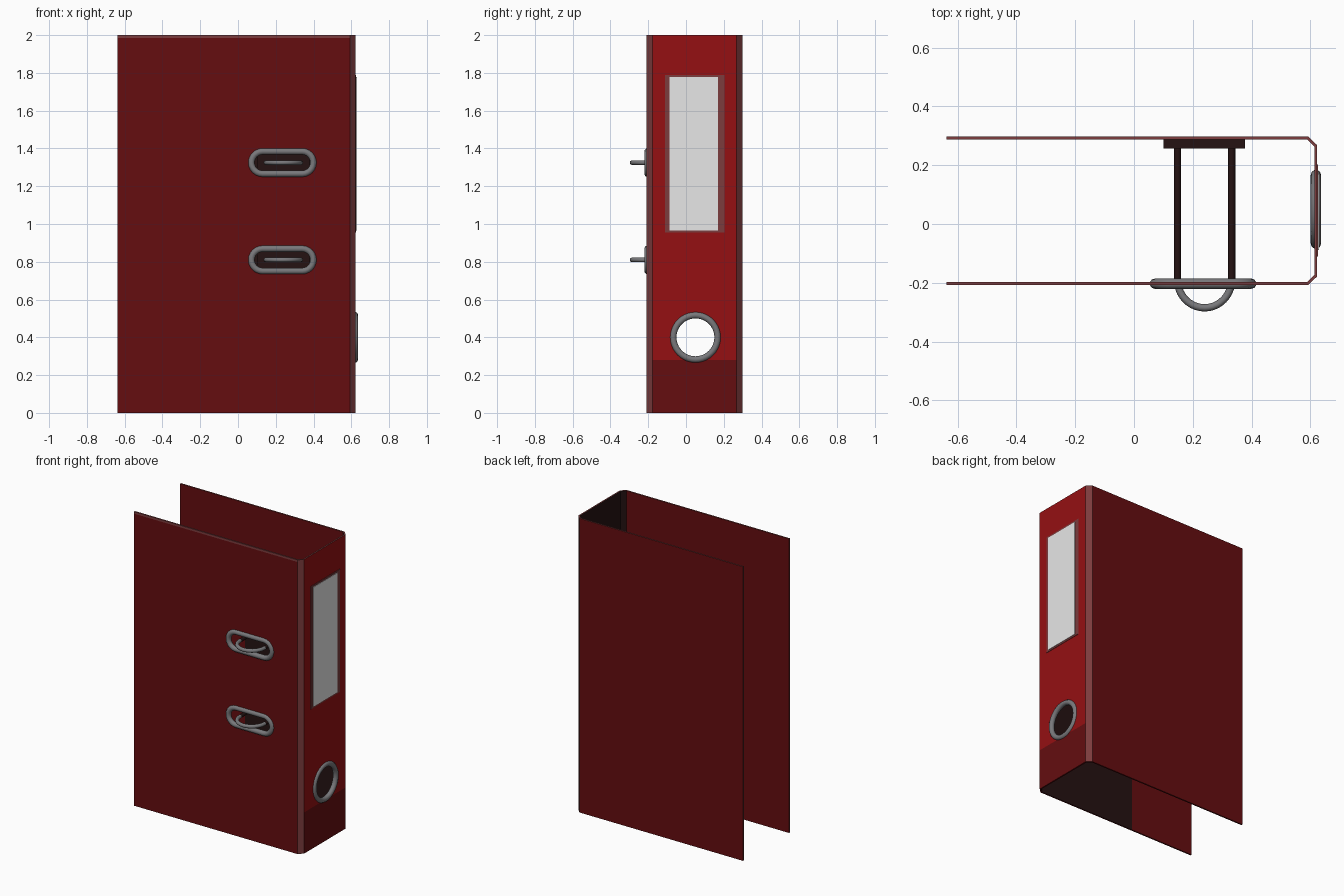
import bpy, bmesh, math
from mathutils import Vector

if "Cube" in bpy.data.objects:
    bpy.data.objects.remove(bpy.data.objects["Cube"])


def material(name, rgb):
    m = bpy.data.materials.new(name)
    m.diffuse_color = (*rgb, 1)
    m.use_nodes = True
    m.node_tree.nodes["Principled BSDF"].inputs["Base Color"].default_value = m.diffuse_color
    return m


DARK_RED = material("dark_red", (0.13, 0.004, 0.005))
BRIGHT_RED = material("bright_red", (0.30, 0.005, 0.006))
DUSTY_RED = material("dusty_red_edge", (0.20, 0.045, 0.047))
BLACK = material("blackish_brown", (0.018, 0.006, 0.006))
GREY = material("metal_grey", (0.19, 0.19, 0.20))
WHITE = material("label_white", (0.80, 0.80, 0.80))

RING_X, RING_Z = 0.235, (1.325, 0.81)
HOLE_Y, HOLE_Z = 0.05, 0.40


def add_mesh(name, bm, mats):
    bmesh.ops.recalc_face_normals(bm, faces=bm.faces[:])
    me = bpy.data.meshes.new(name)
    bm.to_mesh(me)
    bm.free()
    for m in mats:
        me.materials.append(m)
    ob = bpy.data.objects.new(name, me)
    bpy.context.collection.objects.link(ob)
    return ob


def box(name, lo, hi, mat):
    bm = bmesh.new()
    bmesh.ops.create_cube(bm, size=1)
    for v in bm.verts:
        v.co = Vector([(lo[i] + hi[i]) / 2 + v.co[i] * (hi[i] - lo[i]) for i in range(3)])
    return add_mesh(name, bm, [mat])


def activate(ob):
    bpy.ops.object.select_all(action='DESELECT')
    ob.select_set(True)
    bpy.context.view_layer.objects.active = ob


def tube(name, pts, radius, mat, cyclic=False):
    cu = bpy.data.curves.new(name, 'CURVE')
    cu.dimensions = '3D'
    cu.bevel_depth = radius
    cu.bevel_resolution = 3
    cu.use_fill_caps = True
    sp = cu.splines.new('POLY')
    sp.points.add(len(pts) - 1)
    for p, co in zip(sp.points, pts):
        p.co = (*co, 1)
    sp.use_cyclic_u = cyclic
    cu.materials.append(mat)
    ob = bpy.data.objects.new(name, cu)
    bpy.context.collection.objects.link(ob)
    activate(ob)
    bpy.ops.object.convert(target='MESH')
    bpy.ops.object.shade_smooth_by_angle(angle=math.radians(50))
    return ob


def stadium(half, r, n=12):
    pts = []
    for side in (1, -1):
        for i in range(n + 1):
            a = -math.pi / 2 + math.pi * i / n
            pts.append((side * (half + r * math.cos(a)), side * r * math.sin(a)))
    return pts


def circle(r, n=40):
    return [(r * math.cos(2 * math.pi * i / n), r * math.sin(2 * math.pi * i / n)) for i in range(n)]


def cut(target, ring, offset, mat):
    """Boolean a prism with the given outline out of the target."""
    bm = bmesh.new()
    f = bm.faces.new([bm.verts.new(p) for p in ring])
    ext = bmesh.ops.extrude_face_region(bm, geom=[f])
    for v in ext['geom']:
        if isinstance(v, bmesh.types.BMVert):
            v.co += Vector(offset)
    cutter = add_mesh("cutter", bm, [mat])
    cutter.hide_render = True
    mod = target.modifiers.new("cut", 'BOOLEAN')
    mod.operation = 'DIFFERENCE'
    mod.solver = 'EXACT'
    mod.object = cutter
    activate(target)
    bpy.ops.object.modifier_apply(modifier=mod.name)
    bpy.data.objects.remove(cutter)


# Folded cover: paired outer and inner profile points, raised through z levels
outer = [(-0.637, -0.208), (-0.15, -0.208), (0.592, -0.208), (0.623, -0.178),
         (0.623, 0.268), (0.592, 0.298), (-0.15, 0.298), (-0.637, 0.298)]
inner = [(-0.637, -0.198), (-0.15, -0.198), (0.588, -0.198), (0.613, -0.173),
         (0.613, 0.263), (0.588, 0.288), (-0.15, 0.288), (-0.637, 0.288)]
levels = [0, 0.28, 1.72, 1.986, 2.0]
bm = bmesh.new()
O = [[bm.verts.new((x, y, z)) for x, y in outer] for z in levels]
I = [[bm.verts.new((x, y, z)) for x, y in inner] for z in levels]


def face(verts, mi):
    bm.faces.new(verts).material_index = mi


n, top = len(outer), len(levels) - 1
for k in range(top):
    for i in range(n - 1):
        # 0 dark red, 1 bright red, 2 dusty red, 3 blackish
        if i in (2, 4) or (k == 3 and i < 2):
            mo = 2
        elif i == 3:
            mo = 1 if k > 0 else 0
        else:
            mo = 0
        mi = 3 if i in (2, 3, 4) or (i in (1, 5) and k < 2) else 0
        face([O[k][i], O[k][i + 1], O[k + 1][i + 1], O[k + 1][i]], mo)
        face([I[k][i], I[k + 1][i], I[k + 1][i + 1], I[k][i + 1]], mi)
    for e in (0, n - 1):
        face([O[k][e], I[k][e], I[k + 1][e], O[k + 1][e]], 2)
for i in range(n - 1):
    face([O[0][i], I[0][i], I[0][i + 1], O[0][i + 1]], 0)
    face([O[top][i], O[top][i + 1], I[top][i + 1], I[top][i]], 2)
cover = add_mesh("folded_cover", bm, [DARK_RED, BRIGHT_RED, DUSTY_RED, BLACK])

# Openings in cover and spine
for z in RING_Z:
    cut(cover, [(RING_X + a, -0.25, z + b) for a, b in stadium(0.105, 0.053)], (0, 0.1, 0), BLACK)
cut(cover, [(0.55, HOLE_Y + a, HOLE_Z + b) for a, b in circle(0.112)], (0.15, 0, 0), BLACK)

# Metal eyelets around the openings
for j, z in enumerate(RING_Z):
    tube(f"slot_eyelet_{j + 1}", [(RING_X + a, -0.203, z + b) for a, b in stadium(0.105, 0.059)],
         0.0175, GREY, True)
tube("finger_hole_eyelet", [(0.6185, HOLE_Y + a, HOLE_Z + b) for a, b in circle(0.117)],
     0.0175, GREY, True)

# Lever arch mechanism: base plate, posts and arcs
box("mechanism_base", (0.10, 0.256, 0.66), (0.378, 0.288, 1.48), BLACK)
for j, z in enumerate(RING_Z):
    for s, side in ((-1, "left"), (1, "right")):
        x = 0.24 + s * 0.092
        tube(f"ring_post_{side}_{j + 1}", [(x, 0.262, z), (x, -0.19, z)], 0.0125, BLACK)
    arc = [(0.24 - 0.092 * math.cos(math.pi * i / 20), -0.19 - 0.095 * math.sin(math.pi * i / 20), z)
           for i in range(21)]
    tube(f"ring_arc_{j + 1}", arc, 0.0125, GREY)

# Spine label in its pocket
box("label_pocket", (0.622, -0.11, 0.955), (0.626, 0.203, 1.79), DUSTY_RED)
box("label_card", (0.6235, -0.088, 0.966), (0.629, 0.17, 1.778), WHITE)
